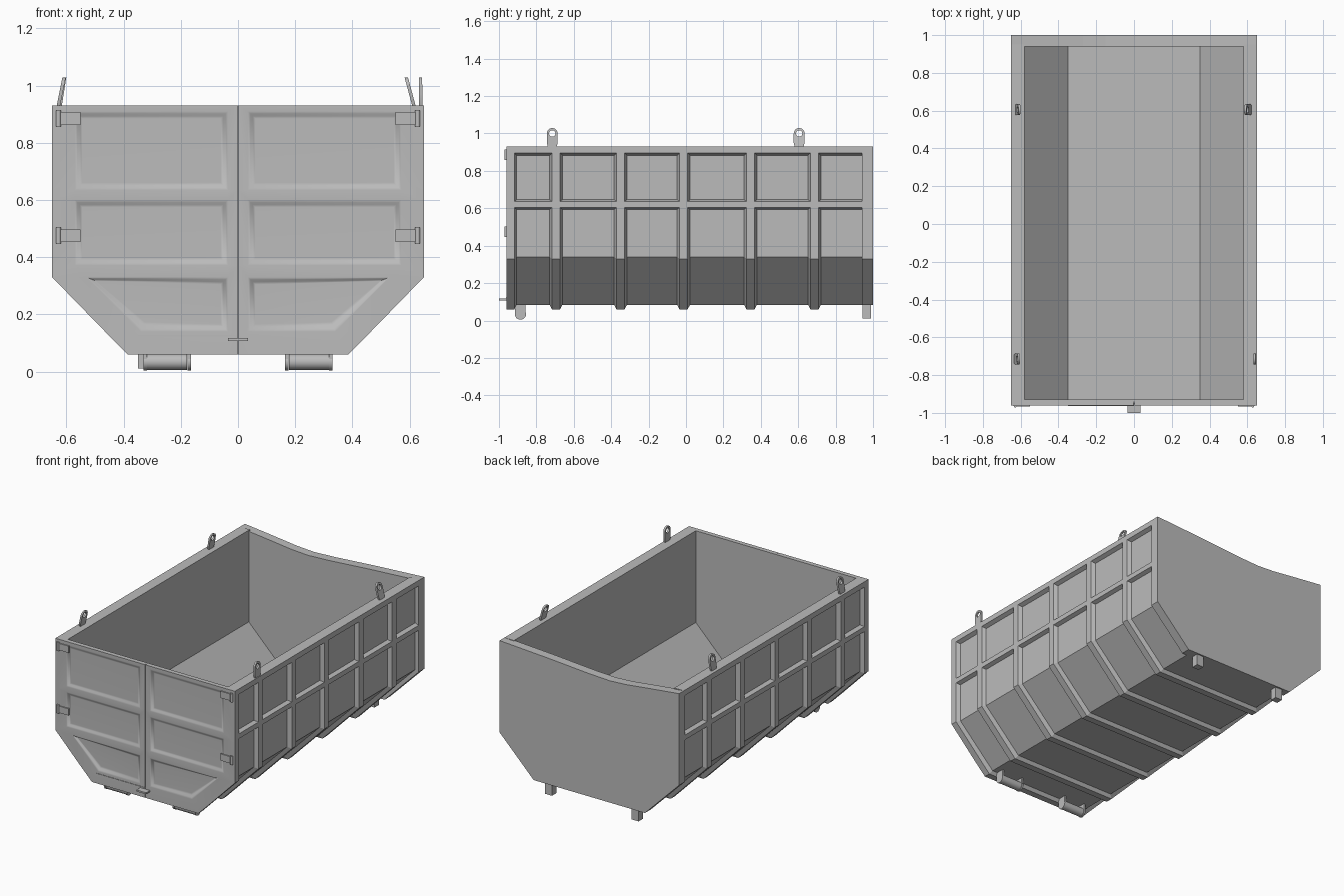
import bpy, bmesh, math

cube = bpy.data.objects.get("Cube")
if cube:
    bpy.data.objects.remove(cube, do_unlink=True)

grey = bpy.data.materials.new("painted_steel_grey")
grey.use_nodes = True
COLOUR = (0.5, 0.5, 0.5, 1)
grey.diffuse_color = COLOUR
grey.node_tree.nodes["Principled BSDF"].inputs["Base Color"].default_value = COLOUR

TOP, FRONT, BACK = 0.93, -0.96, 1.0


def finish(name, bm, smooth=None, recalc=True):
    if recalc:
        bmesh.ops.recalc_face_normals(bm, faces=bm.faces)
    me = bpy.data.meshes.new(name)
    bm.to_mesh(me)
    bm.free()
    me.materials.append(grey)
    ob = bpy.data.objects.new(name, me)
    bpy.context.collection.objects.link(ob)
    if smooth:
        bpy.ops.object.select_all(action='DESELECT')
        ob.select_set(True)
        bpy.context.view_layer.objects.active = ob
        bpy.ops.object.shade_smooth_by_angle(angle=math.radians(smooth))
    return ob


def skin(bm, rows, wrap_rows=False, wrap_cols=False):
    """Join rows of points with quads."""
    vs = [[bm.verts.new(p) for p in r] for r in rows]
    nr, nc = len(vs), len(vs[0])
    return [[bm.faces.new((vs[i][j], vs[i][(j + 1) % nc],
                           vs[(i + 1) % nr][(j + 1) % nc], vs[(i + 1) % nr][j]))
             for j in range(nc if wrap_cols else nc - 1)]
            for i in range(nr if wrap_rows else nr - 1)]


def prism(name, profile, y0, y1):
    """Extrude an xz profile along y."""
    bm = bmesh.new()
    skin(bm, [[(x, y, z) for x, z in profile] for y in (y0, y1)], wrap_cols=True)
    bm.verts.ensure_lookup_table()
    n = len(profile)
    bm.faces.new(bm.verts[:n])
    bm.faces.new(bm.verts[n:])
    return finish(name, bm)


def box(name, x0, x1, y0, y1, z0, z1):
    return prism(name, [(x0, z0), (x1, z0), (x1, z1), (x0, z1)], y0, y1)


def rod(name, centre, radius, length, axis):
    bpy.ops.mesh.primitive_cylinder_add(
        vertices=20, radius=radius, depth=length, location=centre,
        rotation=(0, math.pi / 2, 0) if axis == 'X' else (0, 0, 0))
    ob = bpy.context.object
    ob.name = name
    ob.data.materials.append(grey)
    bpy.ops.object.shade_smooth_by_angle(angle=math.radians(35))


def both(half):
    """Full section running from the left rim under the floor to the right rim."""
    return half + [(-x, z) for x, z in reversed(half)]


outer = both([(0.65, TOP), (0.65, 0.33), (0.385, 0.06)])
panel = both([(0.625, TOP), (0.625, 0.34), (0.368, 0.083)])
inner = both([(0.58, TOP), (0.58, 0.33), (0.35, 0.10)])

# Tub walls and floor
prism("tub_shell", panel + inner[::-1], -0.94, 0.95)

# Back wall with sagging top edge
sag = [(-0.45, 0.908), (-0.27, 0.887), (-0.15, 0.88), (0.0, 0.887), (0.3, 0.909)]
prism("back_wall", both([(0.65, TOP), (0.65, 0.33), (0.403, 0.083)]) + sag, 0.94, BACK)


# Wrap-around ribs with chamfered flanks
def rib(name, sections):
    bm = bmesh.new()
    skin(bm, [[(x, y, z) for x, z in path] for path, y in sections])
    finish(name, bm)


rib("front_post", [(outer, FRONT), (outer, -0.918), (panel, -0.906)])
for i, y in enumerate((-0.695, -0.35, -0.013, 0.345, 0.687)):
    rib(f"rib_{i + 1}", [(panel, y - 0.034), (outer, y - 0.022),
                         (outer, y + 0.022), (panel, y + 0.034)])

# Side rails
for s, side in ((1, "left"), (-1, "right")):
    prism(f"{side}_top_rail", [(s * x, z) for x, z in
          ((0.60, TOP), (0.65, TOP), (0.65, 0.895), (0.625, 0.883), (0.60, 0.883))],
          FRONT, 0.95)
    prism(f"{side}_middle_rail", [(s * x, z) for x, z in
          ((0.62, 0.592), (0.65, 0.604), (0.65, 0.636), (0.62, 0.648))],
          FRONT, 0.95)

# Front doors: frame grid with softly pressed panels
prism("front_backing", outer, -0.943, -0.93)
levels = [(TOP, 0.57, 0.65), (0.91, 0.57, 0.65), (0.635, 0.57, 0.65),
          (0.6, 0.57, 0.65), (0.372, 0.57, 0.65), (0.33, 0.53, 0.65),
          (0.14, 0.34, 0.465), (0.06, 0.26, 0.385)]
for s, side in ((1, "left"), (-1, "right")):
    bm = bmesh.new()
    grid = skin(bm, [[(s * x, FRONT, z) for x in (0.0015, 0.035, xr, xo)]
                     for z, xr, xo in levels])
    bmesh.ops.recalc_face_normals(bm, faces=bm.faces)
    rim = [e for e in bm.edges if e.is_boundary]
    ext = bmesh.ops.extrude_edge_only(bm, edges=rim)
    for v in ext["geom"]:
        if isinstance(v, bmesh.types.BMVert):
            v.co.y = -0.94
    for row in (1, 3, 5):
        face = grid[row][1]
        for depth in (0.003, 0.009, 0.012):
            bmesh.ops.inset_region(bm, faces=[face], thickness=0.012)
            for v in face.verts:
                v.co.y = FRONT + depth
    door = finish(f"{side}_door", bm, smooth=32)
    door.modifiers.new("even_normals", 'WEIGHTED_NORMAL').keep_sharp = True

    # Hinges
    for n, z in (("upper", 0.885), ("lower", 0.475)):
        x0, x1 = sorted((s * 0.55, s * 0.63))
        box(f"{side}_{n}_hinge_plate", x0, x1, -0.967, -0.955, z - 0.022, z + 0.022)
        rod(f"{side}_{n}_hinge_pin", (s * 0.628, -0.962, z), 0.009, 0.056, 'Z')

box("door_lower_seam", -0.35, 0, -0.963, -0.955, 0.123, 0.127)
box("door_latch", -0.035, 0.035, -1.0, -0.95, 0.107, 0.117)

# Front rollers with brackets, back feet
for s, side in ((1, "left"), (-1, "right")):
    rod(f"{side}_roller", (s * 0.248, -0.885, 0.034), 0.028, 0.14, 'X')
    for n, x in (("inner", 0.171), ("outer", 0.325)):
        rod(f"{side}_{n}_bracket_end", (s * x, -0.885, 0.034), 0.03, 0.012, 'X')
        box(f"{side}_{n}_bracket", s * x - 0.006, s * x + 0.006,
            -0.913, -0.857, 0.034, 0.09)
for side, x in (("left", 0.302), ("right", -0.325)):
    box(f"{side}_back_foot", x - 0.025, x + 0.025, 0.945, 0.99, 0.01, 0.09)


# Lifting lugs: leaning eye plates
def lug(name, x_base, x_top, y):
    hole, r, drop, zc = 0.017, 0.029, 0.08, 1.0

    def ring(radius, dx, long):
        pts = []
        for k in range(24):
            a = math.tau * k / 24
            c, sn = math.cos(a), math.sin(a)
            d = radius
            if long and sn < -0.01:
                d = min(radius / max(abs(c), 1e-4), drop / -sn)
            z = zc + d * sn
            lean = (x_top - x_base) * (z - TOP) / 0.1
            pts.append((x_base + lean + dx, y + d * c, z))
        return pts

    bm = bmesh.new()
    skin(bm, [ring(r, -0.006, True), ring(r, 0.006, True),
              ring(hole, 0.006, False), ring(hole, -0.006, False)],
         wrap_rows=True, wrap_cols=True)
    finish(name, bm, smooth=30)


lug("left_front_lug", 0.639, 0.638, -0.715)
lug("left_back_lug", 0.615, 0.588, 0.605)
lug("right_front_lug", -0.628, -0.608, -0.715)
lug("right_back_lug", -0.622, -0.606, 0.605)
